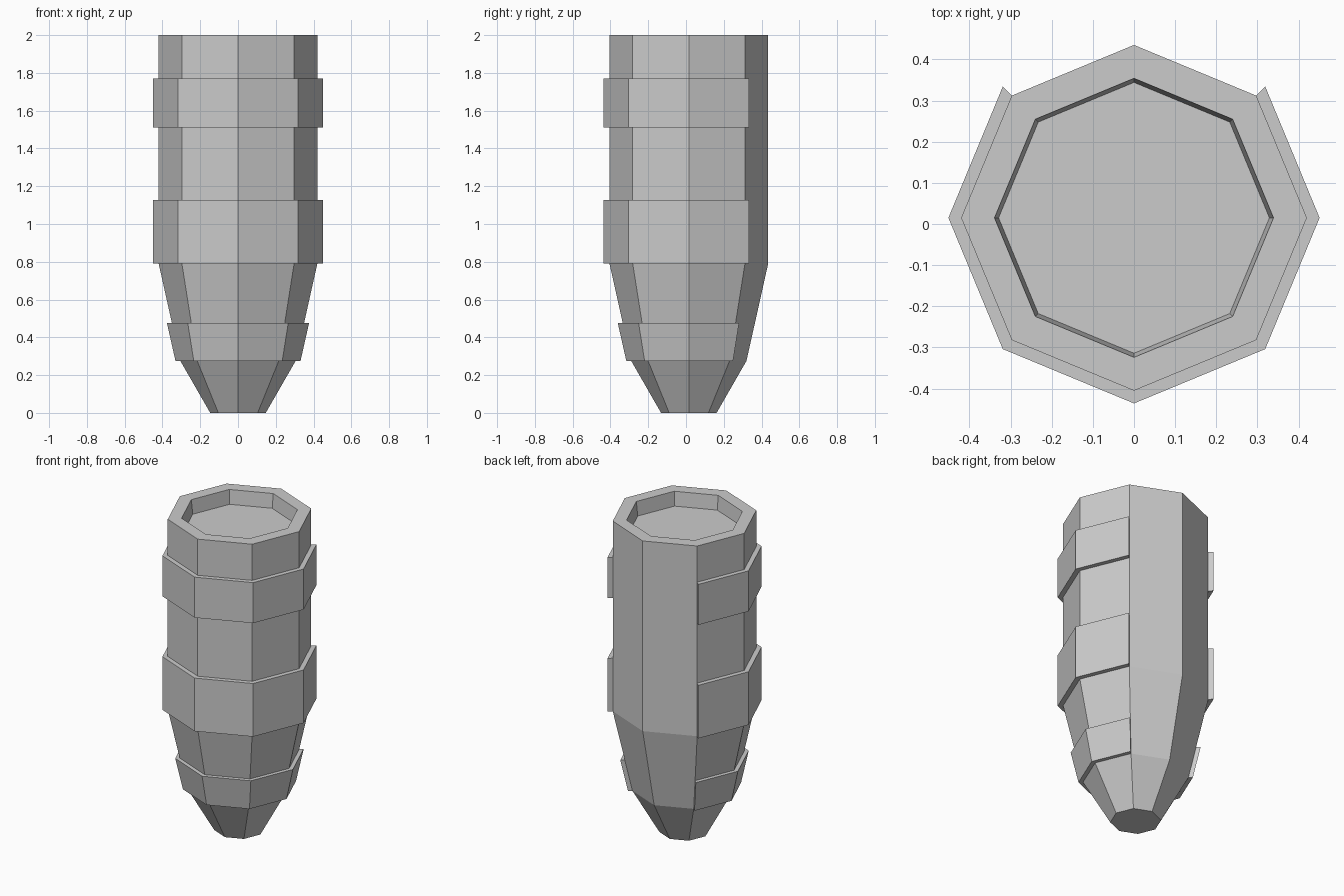
import bpy, bmesh
from math import cos, sin, radians

if "Cube" in bpy.data.objects:
    bpy.data.objects.remove(bpy.data.objects["Cube"])

CY = 0.015  # octagon axis, shifted so the whole model is centred


def ring(bm, r, z, angles):
    return [bm.verts.new((r * cos(radians(a)), CY + r * sin(radians(a)), z)) for a in angles]


def finish(bm, name):
    bmesh.ops.recalc_face_normals(bm, faces=bm.faces)
    me = bpy.data.meshes.new(name)
    bm.to_mesh(me)
    bm.free()
    ob = bpy.data.objects.new(name, me)
    bpy.context.collection.objects.link(ob)
    return ob


def octagon_lathe(name, profile):
    """Stack octagonal rings (radius, z), capping both ends."""
    bm = bmesh.new()
    rings = [ring(bm, r, z, range(0, 360, 45)) for r, z in profile]
    for a, b in zip(rings, rings[1:]):
        for i in range(8):
            j = (i + 1) % 8
            bm.faces.new((a[i], a[j], b[j], b[i]))
    bm.faces.new(rings[0])
    bm.faces.new(rings[-1])
    return finish(bm, name)


def open_band(name, z0, z1, r0, r1, thick=0.031):
    """Band around six of the eight sides, open at the back."""
    bm = bmesh.new()
    angles = range(135, 406, 45)
    section = [(r0 - 0.004, z0), (r0 + thick, z0), (r1 + thick, z1), (r1 - 0.004, z1)]
    rows = [ring(bm, r, z, angles) for r, z in section]
    for k in range(4):
        a, b = rows[k], rows[(k + 1) % 4]
        for i in range(len(a) - 1):
            bm.faces.new((a[i], a[i + 1], b[i + 1], b[i]))
    for end in (0, -1):
        bm.faces.new([row[end] for row in rows])
    return finish(bm, name)


# Tapered shell with a recessed top
octagon_lathe("body", [(0.147, 0), (0.305, 0.275), (0.42, 0.79), (0.42, 2.0),
                       (0.339, 2.0), (0.329, 1.91)])

# Raised bands
open_band("lower_band", 0.275, 0.475, 0.305, 0.35, 0.026)
open_band("middle_band", 0.79, 1.128, 0.42, 0.42)
open_band("upper_band", 1.512, 1.77, 0.42, 0.42)
